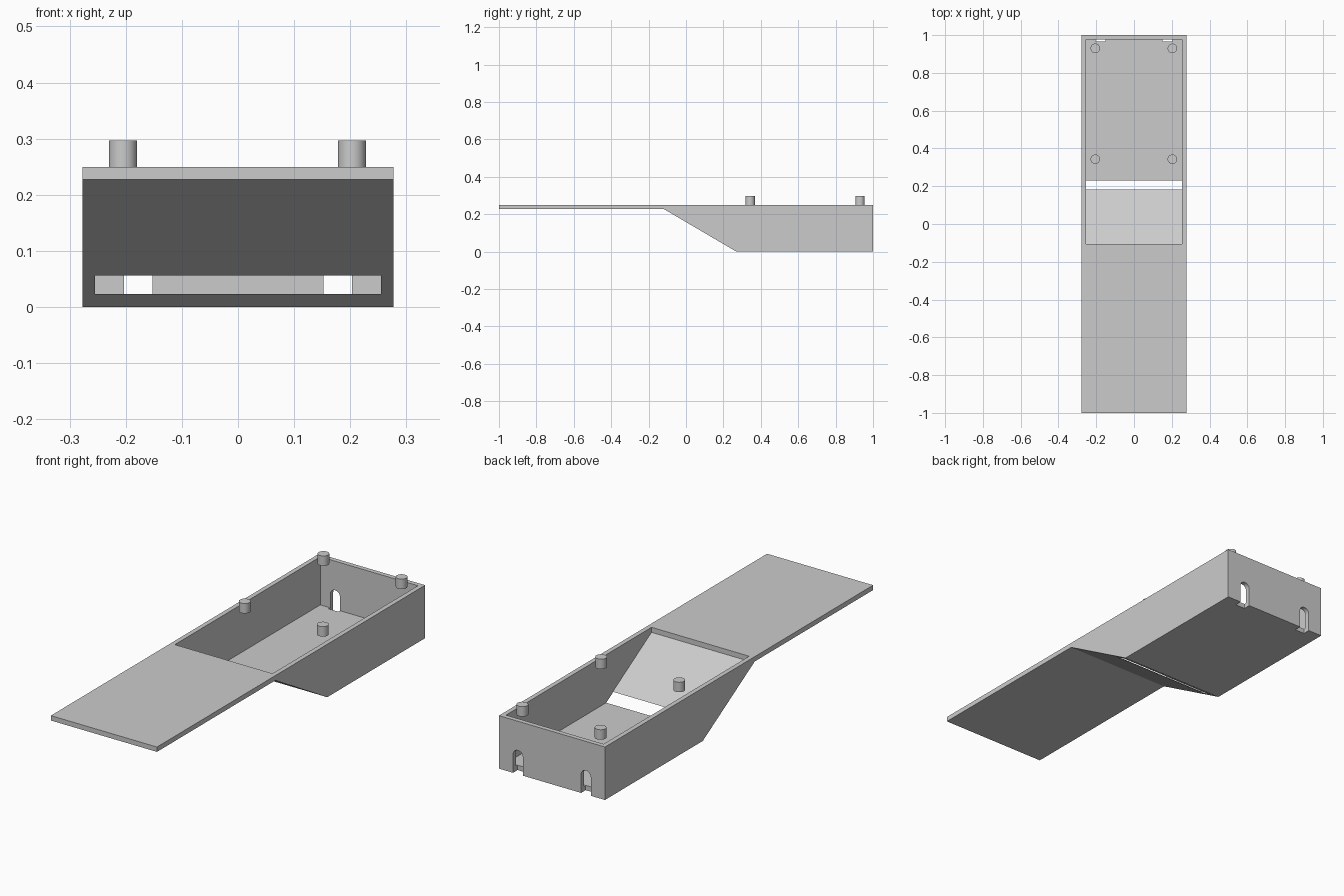
import bpy, bmesh, math

cube = bpy.data.objects.get("Cube")
if cube:
    bpy.data.objects.remove(cube, do_unlink=True)

grey = bpy.data.materials.new("plain_grey")
grey.use_nodes = True
COLOUR = (0.6, 0.6, 0.6, 1)
grey.diffuse_color = COLOUR
grey.node_tree.nodes["Principled BSDF"].inputs["Base Color"].default_value = COLOUR

HALF_W, WALL, FLOOR, TOP = 0.277, 0.022, 0.023, 0.25
INNER_W = HALF_W - WALL


def prism(name, points, depth):
    """Extrude a closed outline of 3D points along a vector."""
    bm = bmesh.new()
    face = bm.faces.new([bm.verts.new(p) for p in points])
    out = bmesh.ops.extrude_face_region(bm, geom=[face])
    moved = [v for v in out["geom"] if isinstance(v, bmesh.types.BMVert)]
    bmesh.ops.translate(bm, verts=moved, vec=depth)
    bmesh.ops.recalc_face_normals(bm, faces=bm.faces)
    mesh = bpy.data.meshes.new(name)
    bm.to_mesh(mesh)
    bm.free()
    mesh.materials.append(grey)
    obj = bpy.data.objects.new(name, mesh)
    bpy.context.collection.objects.link(obj)
    return obj


def side_prism(name, profile, half):
    return prism(name, [(-half, y, z) for y, z in profile], (2 * half, 0, 0))


def cut(target, cutter):
    mod = target.modifiers.new("cut", "BOOLEAN")
    mod.operation = "DIFFERENCE"
    mod.solver = "EXACT"
    mod.object = cutter
    bpy.context.view_layer.objects.active = target
    bpy.ops.object.modifier_apply(modifier=mod.name)
    bpy.data.objects.remove(cutter, do_unlink=True)


# Tray with a flat deck, sloping underside and deep box
tray = side_prism("tray", [(-1, TOP), (-1, 0.227), (-0.117, 0.227),
                           (0.27, 0), (1, 0), (1, TOP)], HALF_W)

# Open box cavity with a thin ramp at its front
cut(tray, side_prism("cavity", [(-0.107, 0.3), (-0.107, 0.226), (0.238, FLOOR),
                                (1 - WALL, FLOOR), (1 - WALL, 0.3)], INNER_W))

# Wide slot at the foot of the ramp
cut(tray, side_prism("ramp_slot", [(0.1, FLOOR), (0.3, FLOOR),
                                   (0.3, 0.056), (0.1, 0.056)], INNER_W))

# Arched cable notches in the back wall
R, SPRING = 0.0255, 0.087
for side in (-1, 1):
    cx = 0.1775 * side
    arch = [(cx + R * math.cos(a), 0.966, SPRING + R * math.sin(a))
            for a in (math.pi * i / 16 for i in range(17))]
    outline = [(cx + R, 0.966, -0.05)] + arch + [(cx - R, 0.966, -0.05)]
    cut(tray, prism("cable_notch", outline, (0, 0.1, 0)))

# Four round pegs level with the rim
for row, y in (("front", 0.343), ("back", 0.93)):
    for side, x in (("right", -0.205), ("left", 0.203)):
        bpy.ops.mesh.primitive_cylinder_add(vertices=32, radius=0.025, depth=0.047,
                                            location=(x, y, TOP + 0.0235))
        peg = bpy.context.object
        peg.name = f"{row}_{side}_peg"
        peg.data.materials.append(grey)
        bpy.ops.object.shade_smooth_by_angle(angle=math.radians(40))
